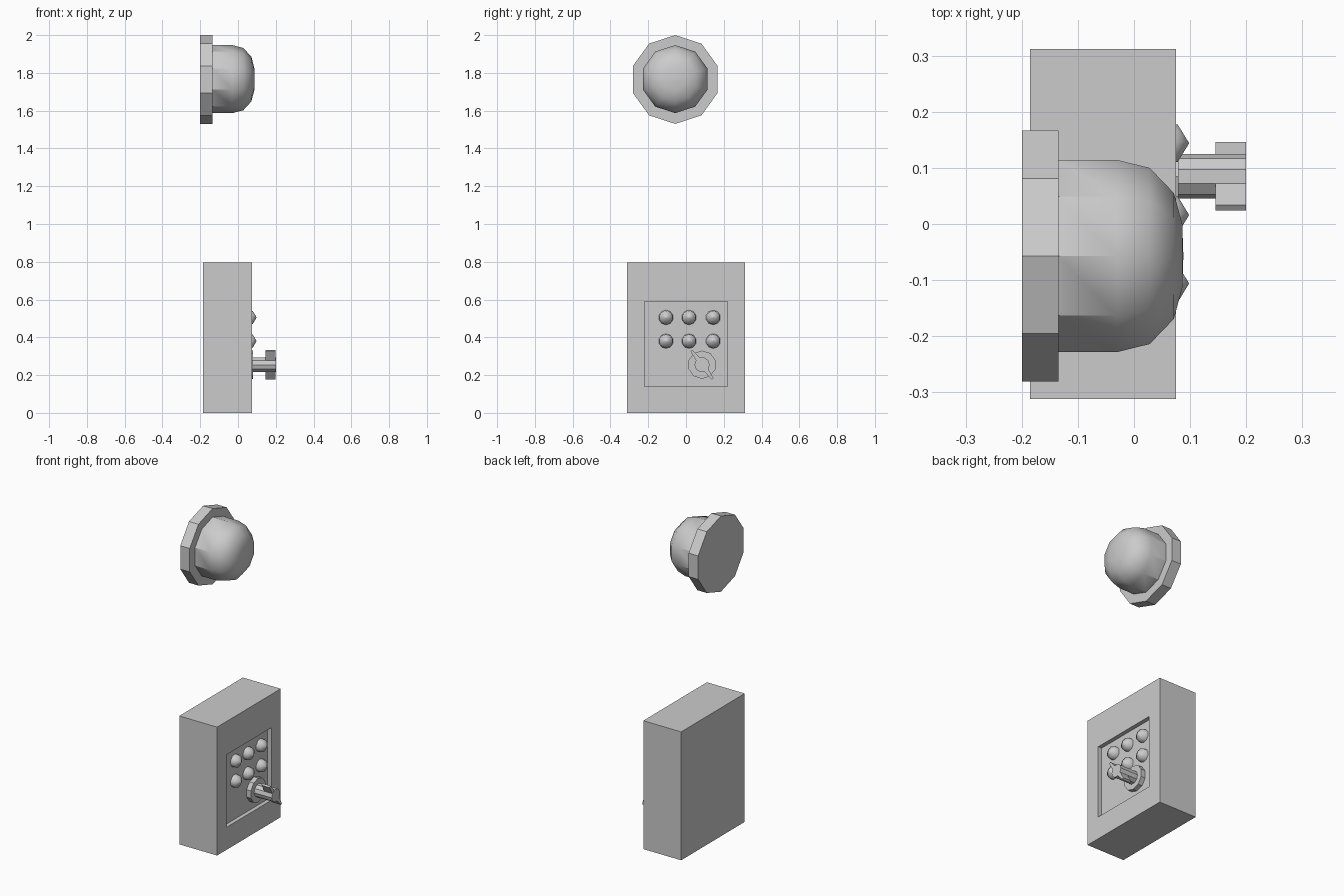
import bpy, bmesh
from math import sin, cos, pi, atan2, radians

if "Cube" in bpy.data.objects:
    bpy.data.objects.remove(bpy.data.objects["Cube"])


def loft(name, rings, smooth=False):
    """Skin a stack of equal-count rings, closing both ends."""
    bm = bmesh.new()
    vs = [[bm.verts.new(p) for p in r] for r in rings]
    n = len(vs[0])
    for a, b in zip(vs, vs[1:]):
        for i in range(n):
            j = (i + 1) % n
            bm.faces.new((a[i], a[j], b[j], b[i]))
    bm.faces.new(vs[0])
    bm.faces.new(vs[-1])
    bmesh.ops.remove_doubles(bm, verts=bm.verts, dist=1e-5)
    bmesh.ops.recalc_face_normals(bm, faces=bm.faces)
    me = bpy.data.meshes.new(name)
    bm.to_mesh(me)
    bm.free()
    ob = bpy.data.objects.new(name, me)
    bpy.context.collection.objects.link(ob)
    if smooth:
        bpy.ops.object.select_all(action='DESELECT')
        bpy.context.view_layer.objects.active = ob
        ob.select_set(True)
        bpy.ops.object.shade_smooth_by_angle(angle=radians(smooth))
    return ob


def rect(x, y, z0, z1):
    return [(x, -y, z0), (x, y, z0), (x, y, z1), (x, -y, z1)]


def turned(name, cy, cz, profile, sides=10, start=pi / 2, smooth=False):
    """Round part along x from (x, radius) pairs."""
    rings = [[(x, cy + r * cos(start + 2 * pi * i / sides),
               cz + r * sin(start + 2 * pi * i / sides)) for i in range(sides)]
             for x, r in profile]
    return loft(name, rings, smooth)


# Control box with recessed panel
X0, X1, FLOOR = -0.185, 0.075, 0.05
loft("control_box", [rect(X0, 0.312, 0, 0.797), rect(X1, 0.312, 0, 0.797),
                     rect(X1, 0.22, 0.14, 0.59), rect(FLOOR, 0.22, 0.14, 0.59)])

# Domed buttons
for cy in (-0.106, 0.016, 0.144):
    for cz in (0.38, 0.505):
        turned("button", cy, cz, [(FLOOR, 0.039), (0.078, 0.035), (0.098, 0.0005)],
               smooth=60)

# Rotary knob: collar, shaft and winged grip
KY, KZ = 0.085, 0.255
fin = atan2(-0.075, 0.056)
turned("knob_collar", KY, KZ, [(FLOOR - 0.002, 0.075), (0.079, 0.075)])
turned("knob_shaft", KY, KZ, [(0.07, 0.04), (0.2, 0.04)], 10, fin + pi / 10)
wing = [(-0.094, -0.006), (-0.03, -0.013), (0.03, -0.013), (0.094, -0.006),
        (0.094, 0.006), (0.03, 0.013), (-0.03, 0.013), (-0.094, 0.006)]
loft("knob_grip", [[(x, KY + u * cos(fin) - v * sin(fin), KZ + u * sin(fin) + v * cos(fin))
                    for u, v in wing] for x in (0.145, 0.1995)])

# Wall lamp: mounting plate and dome
turned("lamp_plate", -0.057, 1.765, [(-0.2, 0.235), (-0.135, 0.235)])
turned("lamp_dome", -0.057, 1.767, [(-0.136, 0.18), (-0.03, 0.18), (0.028, 0.165),
                                    (0.071, 0.118), (0.086, 0.06), (0.088, 0.0005)],
       smooth=35)
